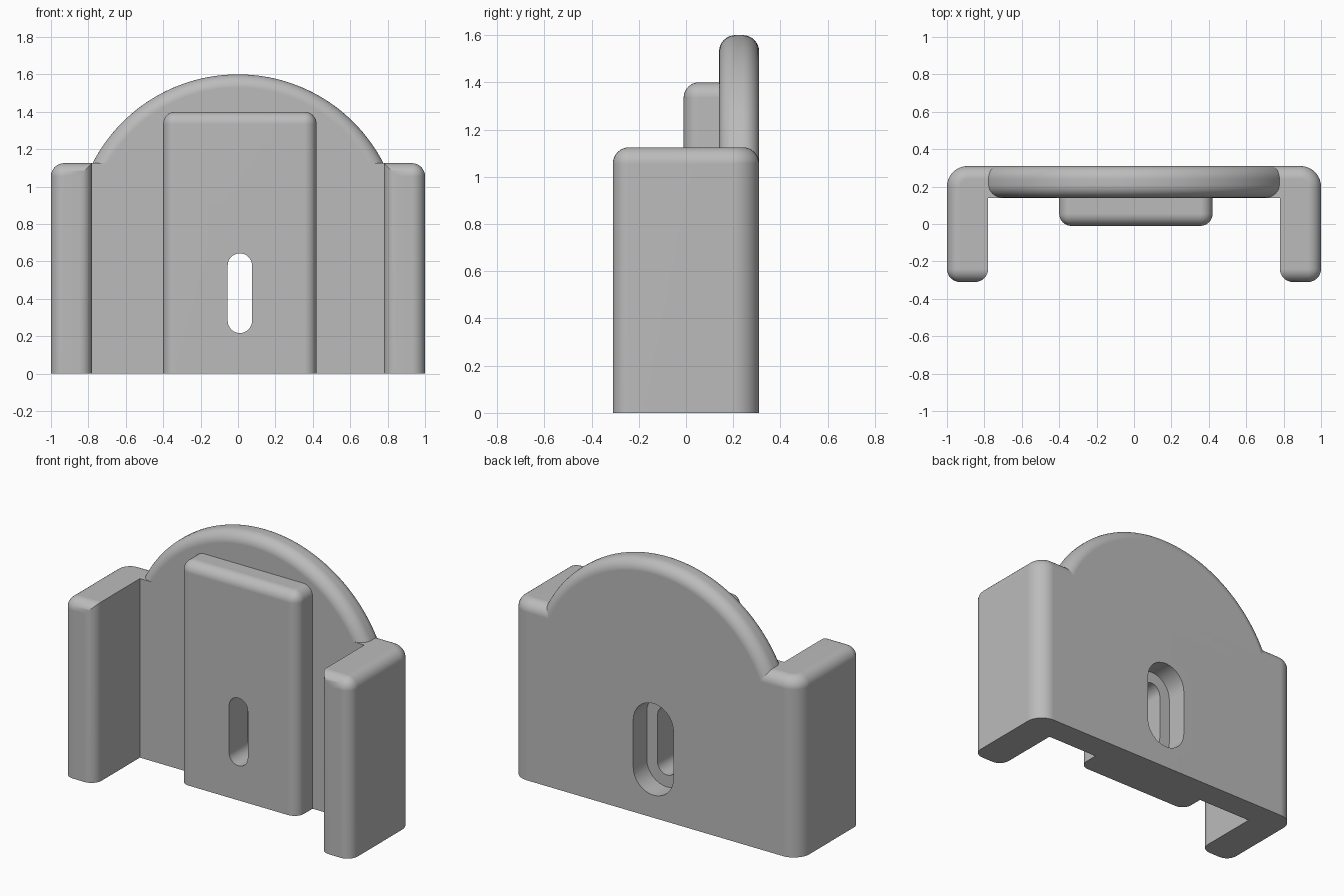
import bpy, bmesh, math

cube = bpy.data.objects.get("Cube")
if cube:
    bpy.data.objects.remove(cube, do_unlink=True)

WIDTH, INNER = 1.0, 0.78           # outer and inner half widths
FRONT, WALL, BACK = -0.31, 0.14, 0.31
HEIGHT = 1.125
FILLET = 0.07

grey = bpy.data.materials.new("plain_grey")
grey.use_nodes = True
grey.diffuse_color = (0.5, 0.5, 0.5, 1)
grey.node_tree.nodes["Principled BSDF"].inputs["Base Color"].default_value = (0.5, 0.5, 0.5, 1)


def prism(points, direction):
    """Closed solid made by sweeping a flat outline."""
    bm = bmesh.new()
    face = bm.faces.new([bm.verts.new(p) for p in points])
    swept = bmesh.ops.extrude_face_region(bm, geom=[face])["geom"]
    moved = [g for g in swept if isinstance(g, bmesh.types.BMVert)]
    bmesh.ops.translate(bm, verts=moved, vec=direction)
    bmesh.ops.recalc_face_normals(bm, faces=bm.faces)
    return bm


def round_edges(bm, rule, radius, segments=8):
    """Fillet each edge whose two end points satisfy the rule."""
    edges = [e for e in bm.edges if rule(e.verts[0].co, e.verts[1].co)]
    bmesh.ops.bevel(bm, geom=edges, offset=radius, offset_type='OFFSET',
                    segments=segments, profile=0.5, affect='EDGES')


def make_object(name, bm):
    mesh = bpy.data.meshes.new(name)
    bm.to_mesh(mesh)
    bm.free()
    obj = bpy.data.objects.new(name, mesh)
    bpy.context.collection.objects.link(obj)
    mesh.materials.append(grey)
    return obj


def both(a, b, axis, value):
    return abs(a[axis] - value) < 1e-4 and abs(b[axis] - value) < 1e-4


def vertical(a, b):
    return abs(a.z - b.z) > 0.5


def slot_cutter(name, half_width, y0, y1):
    """Upright slot with round ends, running front to back."""
    points = []
    for sign in (1, -1):
        for i in range(17):
            t = math.pi * i / 16
            points.append((0.01 + sign * half_width * math.cos(t), y0,
                           0.43 + sign * (0.148 + half_width * math.sin(t))))
    return make_object(name, prism(points, (0, y1 - y0, 0)))


# Channel: back wall with two side arms
right = [(-WIDTH, BACK, 0), (-WIDTH, FRONT, 0), (-INNER, FRONT, 0), (-INNER, WALL, 0)]
left = [(-x, y, z) for x, y, z in reversed(right)]
bm = prism(right + left, (0, 0, HEIGHT))
round_edges(bm, lambda a, b: vertical(a, b) and both(a, b, 1, BACK), 0.11)


def channel_rule(a, b):
    if vertical(a, b):
        return both(a, b, 1, FRONT)
    if not both(a, b, 2, HEIGHT):
        return False
    mid = (a + b) / 2
    return mid.y > WALL + 0.01 or both(a, b, 1, FRONT) or both(a, b, 0, WIDTH) or both(a, b, 0, -WIDTH)


round_edges(bm, channel_rule, FILLET)
channel = make_object("channel_body", bm)

# Arched crest above the back wall
radius, centre, low = 0.874, 0.726, 0.95
start = math.asin((low - centre) / radius)
arc = []
for i in range(65):
    t = start + (math.pi - 2 * start) * i / 64
    arc.append((radius * math.cos(t), WALL, centre + radius * math.sin(t)))
bm = prism(arc, (0, BACK - WALL, 0))
round_edges(bm, lambda a, b: abs(a.y - b.y) < 1e-4 and not both(a, b, 2, low), FILLET)
crest = make_object("arched_crest", bm)

# Raised centre pad
x0, x1, y0, top = -0.40, 0.42, -0.01, 1.40
bm = prism([(x0, y0, 0), (x1, y0, 0), (x1, WALL, 0), (x0, WALL, 0)], (0, 0, top))
round_edges(bm, lambda a, b: not both(a, b, 1, WALL) and not both(a, b, 2, 0), 0.065)
pad = make_object("centre_pad", bm)

# Screw slot with a wider recess from the back
cutters = [slot_cutter("slot_cutter", 0.065, -0.2, 0.5),
           slot_cutter("recess_cutter", 0.14, 0.175, 0.5)]
for obj in (channel, pad):
    for cutter in cutters:
        if obj is pad and cutter.name.startswith("recess"):
            continue
        mod = obj.modifiers.new("cut", 'BOOLEAN')
        mod.operation = 'DIFFERENCE'
        mod.solver = 'EXACT'
        mod.object = cutter
        bpy.context.view_layer.objects.active = obj
        bpy.ops.object.modifier_apply(modifier=mod.name)
for cutter in cutters:
    bpy.data.objects.remove(cutter, do_unlink=True)

# Smooth fillets, flat faces
for obj in (channel, crest, pad):
    bpy.ops.object.select_all(action='DESELECT')
    obj.select_set(True)
    bpy.context.view_layer.objects.active = obj
    bpy.ops.object.shade_smooth_by_angle(angle=math.radians(30))
    mod = obj.modifiers.new("even_normals", 'WEIGHTED_NORMAL')
    mod.keep_sharp = True
